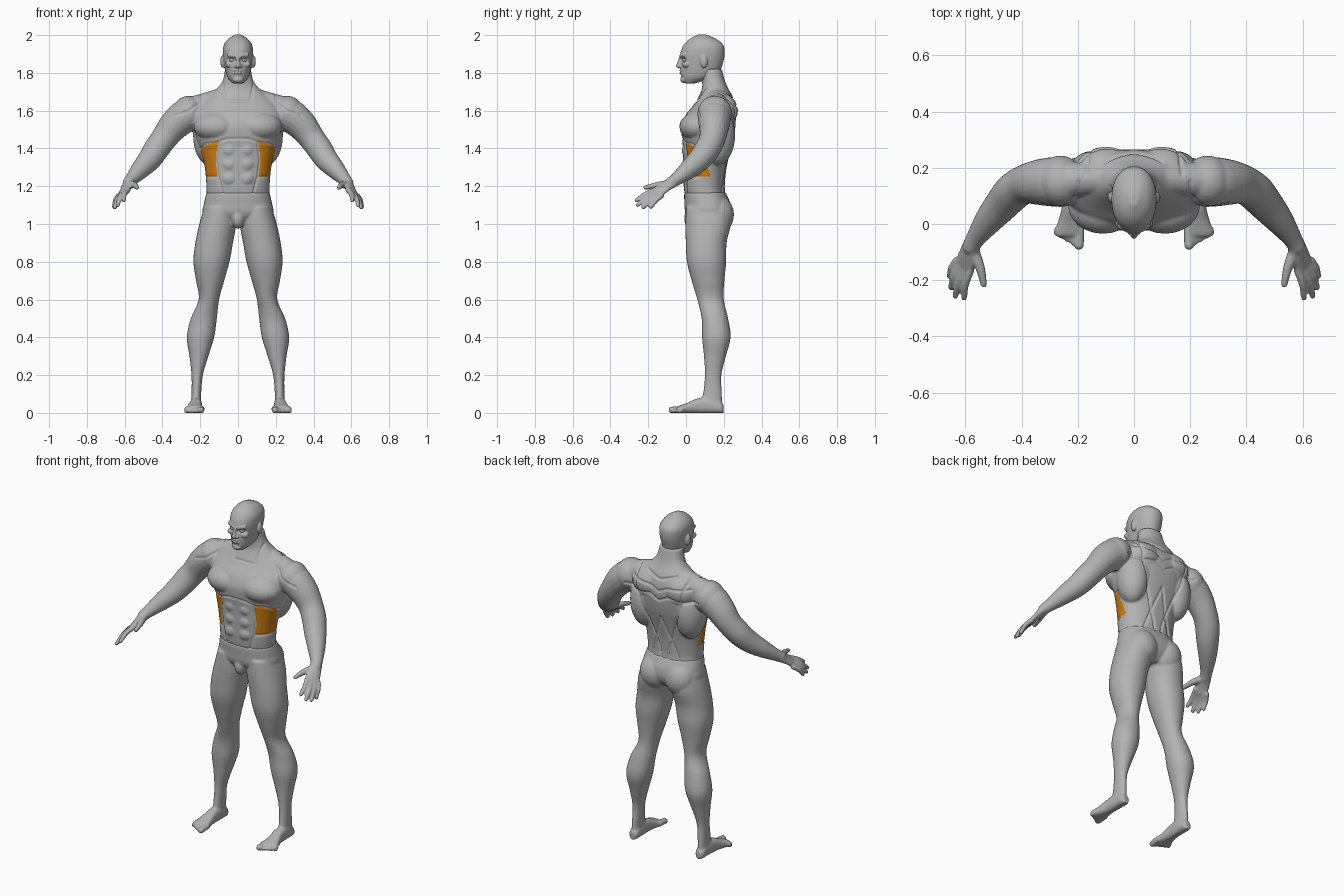
import bpy, bmesh, math
from mathutils import Vector as V, Matrix
from mathutils.geometry import intersect_point_line


def material(name, rgb):
    m = bpy.data.materials.new(name)
    m.diffuse_color = (*rgb, 1)
    return m


GREY = material("grey_skin", (0.45, 0.45, 0.45))
ORANGE = material("orange_panel", (0.62, 0.21, 0.005))
SIDES = (1, -1)


def loft(bm, rings, n=2.0, segs=32, sub=4):
    """Skin through rings of (centre, half-axis u, half-axis v), splined between them."""
    fine = []
    for i in range(len(rings) - 1):
        p = [rings[min(max(i + k, 0), len(rings) - 1)] for k in (-1, 0, 1, 2)]
        for j in range(sub):
            t = j / sub
            fine.append([b + 0.5 * t * ((c - a) + t * ((2 * a - 5 * b + 4 * c - d)
                         + t * (3 * b - 3 * c + d - a))) for a, b, c, d in zip(*p)])
    fine.append(rings[-1])
    loops = []
    for c, u, v in fine:
        loop = []
        for k in range(segs):
            a = math.tau * k / segs
            ca, sa = math.cos(a), math.sin(a)
            loop.append(bm.verts.new(c + u * math.copysign(abs(ca) ** (2 / n), ca)
                                     + v * math.copysign(abs(sa) ** (2 / n), sa)))
        loops.append(loop)
    for a, b in zip(loops, loops[1:]):
        for k in range(segs):
            q = (k + 1) % segs
            bm.faces.new((a[k], a[q], b[q], b[k]))
    bm.faces.new(loops[0])
    bm.faces.new(loops[-1])


def level(z, x0, x1, y0, y1):
    """Horizontal ring from its extents."""
    return (V(((x0 + x1) / 2, (y0 + y1) / 2, z)), V(((x1 - x0) / 2, 0, 0)), V((0, (y1 - y0) / 2, 0)))


def ball(bm, s, c, r):
    """Ellipsoid muscle mass on side s."""
    m = Matrix.Translation((c[0] * s, c[1], c[2])) @ Matrix.Diagonal((*r, 1))
    bmesh.ops.create_uvsphere(bm, u_segments=24, v_segments=16, radius=1, matrix=m)


def tube(bm, s, pts):
    """Round limb through (x, y, z, radius) points with rounded ends."""
    p = [V((x * s, y, z)) for x, y, z, r in pts]
    rings = []
    for i, q in enumerate(p):
        t = (p[min(i + 1, len(p) - 1)] - p[max(i - 1, 0)]).normalized()
        u = t.cross(V((0, 0, 1))).normalized()
        rings.append((q, u * pts[i][3], t.cross(u) * pts[i][3]))
    loft(bm, rings, segs=20)
    for q in (pts[0], pts[-1]):
        ball(bm, s, q[:3], (q[3],) * 3)


def finish(name, bm, voxel, smooth):
    """Fuse the masses into one smooth skin."""
    bmesh.ops.recalc_face_normals(bm, faces=bm.faces)
    me = bpy.data.meshes.new(name)
    bm.to_mesh(me)
    bm.free()
    ob = bpy.data.objects.new(name, me)
    bpy.context.collection.objects.link(ob)
    r = ob.modifiers.new("fuse", 'REMESH')
    r.mode, r.voxel_size = 'VOXEL', voxel
    sm = ob.modifiers.new("soften", 'SMOOTH')
    sm.factor, sm.iterations = 0.5, smooth
    dg = bpy.context.evaluated_depsgraph_get()
    new = bpy.data.meshes.new_from_object(ob.evaluated_get(dg))
    ob.modifiers.clear()
    ob.data = new
    new.materials.clear()
    new.materials.append(GREY)
    new.shade_smooth()
    for v in new.vertices:
        v.co.z = max(v.co.z, 0)
    return ob


def groove(ob, lines, facing, width, depth):
    """Press x-z polylines into the surface that faces front (-1) or back (1)."""
    segs = [(V((a[0] * s, a[1], 0)), V((b[0] * s, b[1], 0)))
            for l in lines for a, b in zip(l, l[1:]) for s in SIDES]
    moves = []
    for v in ob.data.vertices:
        if v.normal.y * facing < 0.1 or abs(v.co.x) > 0.36:
            continue
        p, d = V((v.co.x, v.co.z, 0)), width
        for a, b in segs:
            q, t = intersect_point_line(p, a, b)
            q = a if t < 0 else b if t > 1 else q
            d = min(d, (p - q).length)
        if d < width:
            moves.append((v, v.normal * depth * (1 - d / width)))
    for v, m in moves:
        v.co -= m


# Torso and neck core
bm = bmesh.new()
core = [(1.155, .166, -.006, .21), (1.2, .167, -.012, .205), (1.3, .176, -.015, .215), (1.4, .2, -.016, .238),
        (1.46, .222, -.022, .253), (1.52, .236, -.024, .262), (1.58, .24, 0, .266), (1.63, .215, .04, .262),
        (1.68, .16, .07, .245), (1.72, .11, .085, .222), (1.76, .08, .085, .205), (1.82, .068, .08, .19)]
loft(bm, [level(z, -w, w, f, b) for z, w, f, b in core], n=2.25, segs=48)
for s in SIDES:
    # Chest, back and shoulder muscles
    ball(bm, s, (.11, .065, 1.515), (.125, .1, .08))
    ball(bm, s, (.15, .165, 1.47), (.088, .095, .16))
    ball(bm, s, (.1, .19, 1.6), (.11, .085, .09))
    ball(bm, s, (.262, .152, 1.585), (.086, .092, .093))
    tube(bm, s, [(.07, .165, 1.665, .06), (.17, .16, 1.635, .06), (.26, .155, 1.6, .07)])
    # Stomach muscles
    for z in (1.24, 1.315, 1.39):
        ball(bm, s, (.045, .012, z), (.044, .034, .04))
    # Arm
    tube(bm, s, [(.25, .15, 1.58, .085), (.29, .15, 1.565, .088), (.345, .148, 1.515, .08), (.39, .14, 1.455, .07),
                 (.43, .115, 1.4, .068), (.47, .07, 1.34, .062), (.52, .01, 1.285, .05), (.563, -.05, 1.238, .035),
                 (.58, -.08, 1.218, .031)])
    # Palm
    ax, nm = V((.05 * s, .045, -.03)).normalized(), V((.5 * s, .1, .85)).normalized()
    loft(bm, [(V((x * s, y, z)), ax * w, nm * h) for x, y, z, w, h in
              ((.575, -.07, 1.222, .033, .028), (.59, -.11, 1.198, .038, .022), (.607, -.155, 1.165, .042, .016))])
    # Fingers: knuckle then tip
    for k, t in (((.583, -.165, 1.18), (.605, -.262, 1.125)), ((.602, -.162, 1.167), (.636, -.256, 1.1)),
                 ((.618, -.15, 1.157), (.651, -.226, 1.088)), ((.63, -.13, 1.15), (.656, -.186, 1.09))):
        mid = [(a + b) / 2 for a, b in zip(k, t)]
        tube(bm, s, [(*k, .015), (mid[0] + .006, mid[1], mid[2] + .006, .0135), (*t, .011)])
    # Thumb
    tube(bm, s, [(.57, -.1, 1.21, .022), (.548, -.155, 1.205, .017), (.535, -.215, 1.193, .012)])
torso = finish("torso_and_arms", bm, .006, 4)

# Panel seams
groove(torso, [[(0, 1.452), (.06, 1.45), (.11, 1.432), (.17, 1.425), (.2, 1.4)],
               [(.105, 1.43), (.115, 1.33), (.105, 1.25), (.08, 1.16)], [(.105, 1.25), (.18, 1.25)],
               [(0, 1.652), (.065, 1.652), (.072, 1.69), (.085, 1.75)],
               [(.2, 1.7), (.2, 1.645), (.26, 1.6), (.335, 1.575)]], -1, .009, .006)
groove(torso, [[(0, 1.59), (.06, 1.62), (.19, 1.635)], [(0, 1.535), (.06, 1.565), (.15, 1.55), (.24, 1.57)],
               [(.17, 1.69), (.15, 1.56), (.03, 1.22), (.02, 1.16)], [(0, 1.43), (.09, 1.17)],
               [(0, 1.66), (.1, 1.69)]], 1, .01, .008)

# Orange flank panels
torso.data.materials.append(ORANGE)
for f in torso.data.polygons:
    x, y, z = f.center
    edge = .115 - .9 * (z - 1.335) ** 2
    if edge < abs(x) < .26 and 1.25 < z < 1.445 - .4 * (abs(x) - .1) and y < .13 - .25 * (z - 1.25):
        f.material_index = 1

# Pelvis
bm = bmesh.new()
hips = [(.985, .05, .06, .19), (1.02, .13, .02, .225), (1.06, .185, -.004, .24), (1.11, .18, -.008, .235),
        (1.155, .17, -.01, .215), (1.168, .167, -.006, .21)]
loft(bm, [level(z, -w, w, f, b) for z, w, f, b in hips], n=2.3, segs=48)
ball(bm, 1, (0, .03, 1.03), (.035, .04, .055))
leg = [(1.09, .02, .178, .0, .235), (1.0, .01, .205, -.003, .238), (.9, .027, .226, -.001, .215),
       (.8, .045, .236, .005, .213), (.7, .073, .222, .03, .203), (.6, .1, .208, .06, .2),
       (.5, .112, .25, .083, .223), (.4, .126, .271, .085, .236), (.3, .157, .257, .095, .211),
       (.2, .186, .246, .1, .187), (.1, .195, .246, .09, .19), (.03, .195, .25, .07, .192)]
foot = [(.198, .222, .018, .045), (.18, .222, .028, .062), (.12, .222, .031, .085), (.06, .224, .033, .078),
        (.01, .228, .042, .056), (-.03, .231, .05, .042), (-.045, .231, .048, .034)]
for s in SIDES:
    ball(bm, s, (.085, .17, 1.05), (.09, .084, .1))
    # Leg
    loft(bm, [level(z, a * s, b * s, f, k) for z, a, b, f, k in leg], n=2.1)
    # Foot and toes
    loft(bm, [(V((x * s, y, h / 2 - .002)), V((w, 0, 0)), V((0, 0, h / 2))) for y, x, w, h in foot], n=2.4)
    for i in range(5):
        x, r = .194 + .0195 * i, .0175 if i == 0 else .0125
        tube(bm, s, [(x, -.02, .02, r), (x + .002, -.075 + .011 * i, r - .002, r)])
finish("legs", bm, .006, 4)

# Head
bm = bmesh.new()
skull = [(1.745, .03, -.008, .05), (1.77, .052, -.022, .13), (1.8, .064, -.028, .175), (1.85, .074, -.028, .195),
         (1.9, .08, -.03, .205), (1.945, .076, -.014, .199), (1.98, .052, .02, .16), (2.003, .014, .065, .105)]
loft(bm, [level(z, -w, w, f, b) for z, w, f, b in skull], n=2.15, segs=40)
# Nose, lips and chin
tube(bm, 1, [(0, -.026, 1.885, .009), (0, -.036, 1.852, .011), (0, -.041, 1.838, .012)])
for z in (1.8, 1.812):
    ball(bm, 1, (0, -.02, z), (.026, .016, .007))
ball(bm, 1, (0, -.012, 1.765), (.028, .018, .018))
for s in SIDES:
    # Nostril, brow, cheek and ear
    ball(bm, s, (.012, -.03, 1.835), (.01, .011, .009))
    tube(bm, s, [(.012, -.026, 1.89, .01), (.05, -.008, 1.895, .01)])
    ball(bm, s, (.045, .002, 1.845), (.022, .022, .018))
    ball(bm, s, (.08, .095, 1.86), (.014, .02, .034))
head = finish("head", bm, .004, 3)
# Eye sockets and mouth line
groove(head, [[(.022, 1.868), (.042, 1.868)]], -1, .016, .012)
groove(head, [[(0, 1.806), (.022, 1.805)]], -1, .006, .004)
for s in SIDES:
    bm = bmesh.new()
    ball(bm, s, (.031, -.005, 1.868), (.014, .014, .01))
    finish("eye_left" if s > 0 else "eye_right", bm, .002, 1)
